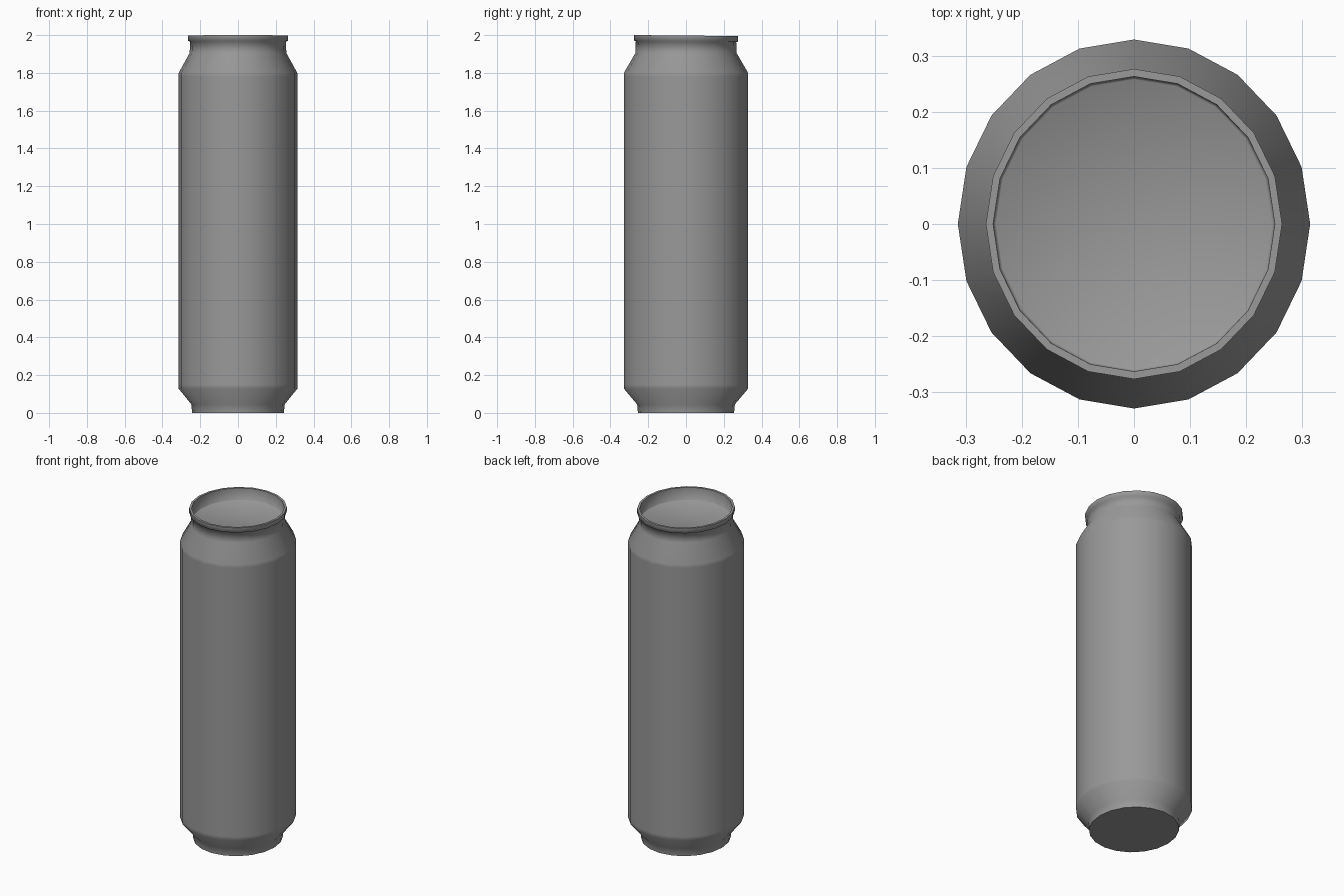
import bpy, bmesh, math

if "Cube" in bpy.data.objects:
    bpy.data.objects.remove(bpy.data.objects["Cube"])

SIDES = 20
ASPECT = 1.047   # depth is slightly greater than width

metal = bpy.data.materials.new("dark_grey")
metal.diffuse_color = (0.32, 0.32, 0.32, 1.0)
metal.use_nodes = True
metal.node_tree.nodes["Principled BSDF"].inputs["Base Color"].default_value = metal.diffuse_color


def lathe(name, profile, cap_start=False, cap_end=False, tilt=0.0):
    """Spin (radius, height) points into an elliptical 20-sided shell."""
    bm = bmesh.new()
    rings = []
    for r, z in profile:
        ring = []
        for i in range(SIDES):
            a = 2 * math.pi * i / SIDES
            lean = -tilt * (1 + math.sin(a)) if z > 1.94 else 0.0
            ring.append(bm.verts.new((r * math.cos(a), r * ASPECT * math.sin(a), z + lean)))
        rings.append(ring)
    for low, high in zip(rings, rings[1:]):
        for i in range(SIDES):
            j = (i + 1) % SIDES
            bm.faces.new((low[i], low[j], high[j], high[i]))
    if cap_start:
        bm.faces.new(rings[0][::-1])
    if cap_end:
        bm.faces.new(rings[-1])
    mesh = bpy.data.meshes.new(name)
    bm.to_mesh(mesh)
    bm.free()
    mesh.materials.append(metal)
    obj = bpy.data.objects.new(name, mesh)
    bpy.context.collection.objects.link(obj)
    bpy.ops.object.select_all(action='DESELECT')
    obj.select_set(True)
    bpy.context.view_layer.objects.active = obj
    bpy.ops.object.shade_smooth_by_angle(angle=math.radians(80))
    return obj


# Can: base, flared wall, shoulder, neck, rolled rim and sunken lid
lathe("can_body", [
    (0.243, 0.0), (0.247, 0.045), (0.314, 0.128), (0.314, 0.15),
    (0.314, 1.78), (0.314, 1.80), (0.256, 1.905), (0.254, 1.967),
    (0.264, 1.972), (0.264, 2.0), (0.251, 2.0), (0.250, 1.925),
    (0.246, 1.922),
], cap_start=True, cap_end=True, tilt=0.0025)
